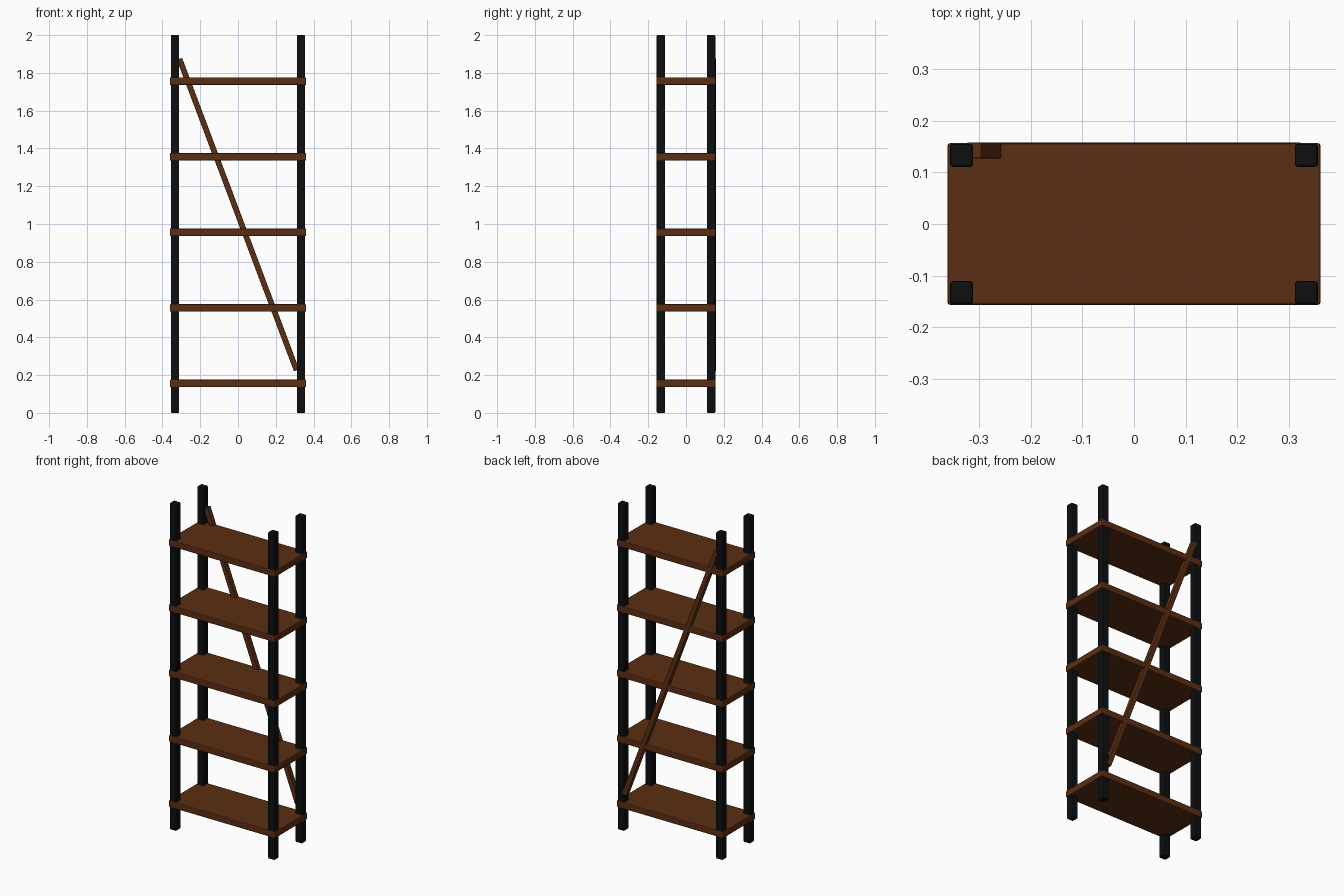
import bpy, math

if "Cube" in bpy.data.objects:
    bpy.data.objects.remove(bpy.data.objects["Cube"])


def material(name, rgb):
    m = bpy.data.materials.new(name)
    m.diffuse_color = (*rgb, 1)
    m.use_nodes = True
    m.node_tree.nodes["Principled BSDF"].inputs["Base Color"].default_value = m.diffuse_color
    return m


WOOD = material("brown wood", (0.105, 0.027, 0.006))
METAL = material("black metal", (0.004, 0.0045, 0.005))


def box(name, loc, size, mat, bevel, tilt=0):
    bpy.ops.mesh.primitive_cube_add(size=1, location=loc)
    ob = bpy.context.object
    ob.name = name
    ob.scale = size
    bpy.ops.object.transform_apply(location=False, rotation=False, scale=True)
    ob.rotation_euler.y = tilt
    ob.data.materials.append(mat)
    b = ob.modifiers.new("soft edges", "BEVEL")
    b.width = bevel
    b.segments = 2
    return ob


# four corner posts
for xn, x in (("left", -0.3335), ("right", 0.3335)):
    for yn, y in (("front", -0.133), ("back", 0.133)):
        box(f"{yn}_{xn}_post", (x, y, 1), (0.0445, 0.0445, 2), METAL, 0.005)

# five evenly spaced shelves
for i in range(5):
    box(f"shelf_{i + 1}", (0, 0, 0.156 + 0.4 * i), (0.722, 0.313, 0.04), WOOD, 0.005)

# diagonal brace across the back, high on the left and low on the right
box("back_brace", (0, 0.1425, 1.05), (0.03, 0.031, 1.762), WOOD, 0.003, -math.atan(0.376))
